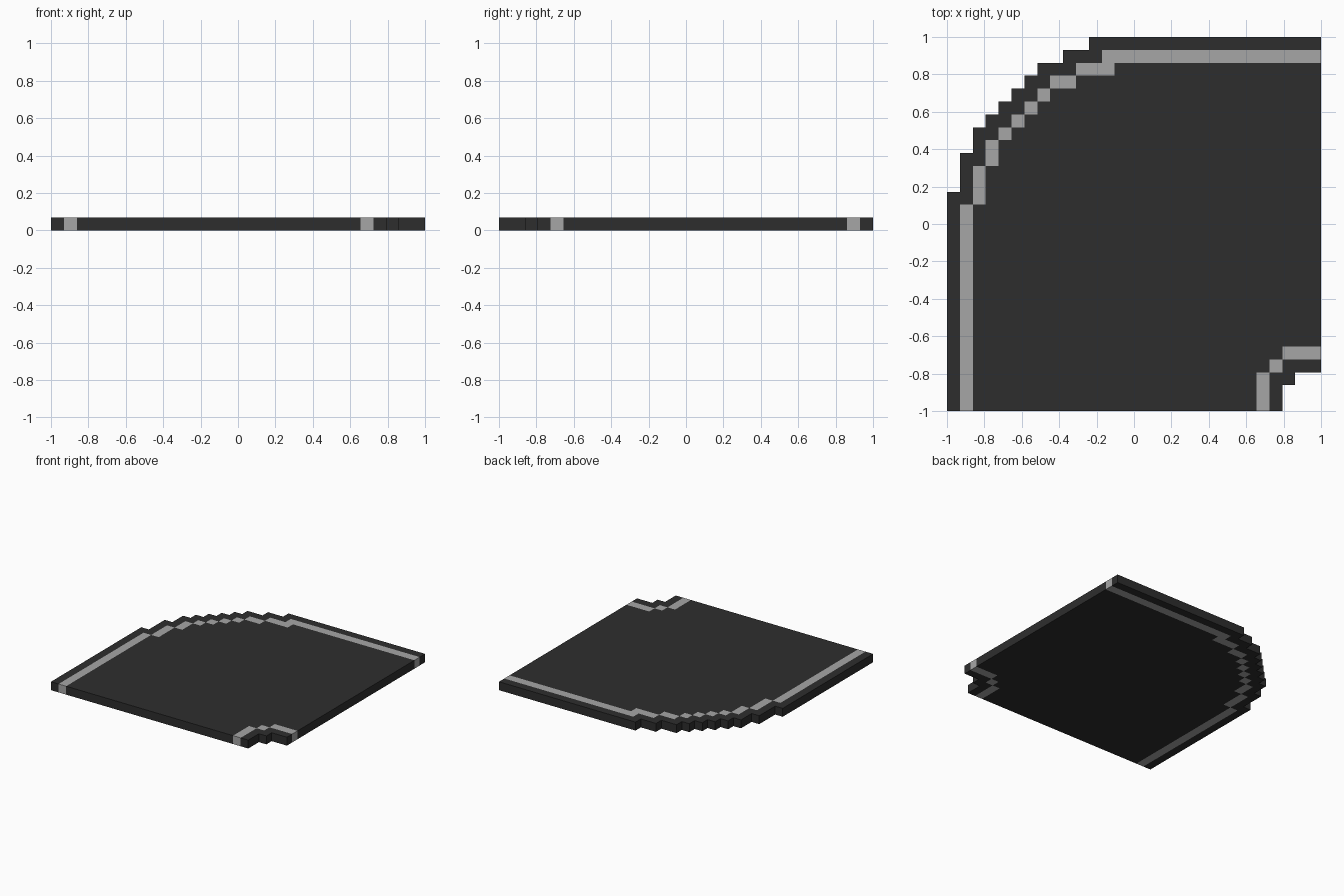
import bpy, bmesh, math

if "Cube" in bpy.data.objects:
    bpy.data.objects.remove(bpy.data.objects["Cube"])

N = 29             # cells per side
V = 2 / N          # cell size

# Stepped outline: first and last row of each column
TOP = [17, 20, 22, 23, 24, 25, 26, 27, 27, 28, 28] + [29] * 18
BOTTOM = [0] * 26 + [2, 3, 3]

# Painted lane lines as cell rectangles: column start, end, row start, end
LINES = [(1, 2, 0, 16), (2, 3, 16, 19), (3, 4, 19, 21), (4, 5, 21, 22),
         (5, 6, 22, 23), (6, 7, 23, 24), (7, 8, 24, 25), (8, 10, 25, 26),
         (10, 13, 26, 27), (12, 29, 27, 28),
         (24, 25, 0, 3), (25, 26, 3, 4), (26, 29, 4, 5)]


def is_line(i, j):
    return any(a <= i < b and c <= j < d for a, b, c, d in LINES)


def material(name, value):
    m = bpy.data.materials.new(name)
    m.diffuse_color = (value, value, value, 1)
    m.use_nodes = True
    m.node_tree.nodes["Principled BSDF"].inputs["Base Color"].default_value = m.diffuse_color
    return m


# Road slab: a grid of cells, extruded one cell high
bm = bmesh.new()
verts = {}


def corner(i, j):
    if (i, j) not in verts:
        verts[i, j] = bm.verts.new((i * V - 1, j * V - 1, 0))
    return verts[i, j]


for i in range(N):
    for j in range(BOTTOM[i], TOP[i]):
        bm.faces.new([corner(i, j), corner(i + 1, j),
                      corner(i + 1, j + 1), corner(i, j + 1)])
out = bmesh.ops.extrude_face_region(bm, geom=bm.faces[:], use_keep_orig=True)
bmesh.ops.translate(bm, vec=(0, 0, V),
                    verts=[g for g in out["geom"] if isinstance(g, bmesh.types.BMVert)])
bmesh.ops.recalc_face_normals(bm, faces=bm.faces)
bm.normal_update()

# Lane lines run through the slab: each face takes the colour of its cell
for f in bm.faces:
    p = f.calc_center_median() - f.normal * V / 2
    f.material_index = int(is_line(math.floor((p.x + 1) / V), math.floor((p.y + 1) / V)))
bmesh.ops.dissolve_limit(bm, angle_limit=0.01, verts=bm.verts[:], edges=bm.edges[:],
                         delimit={'MATERIAL'})

mesh = bpy.data.meshes.new("road_corner")
bm.to_mesh(mesh)
bm.free()
mesh.materials.append(material("dark asphalt", 0.027))
mesh.materials.append(material("grey line paint", 0.38))
road = bpy.data.objects.new("road_corner", mesh)
bpy.context.collection.objects.link(road)
